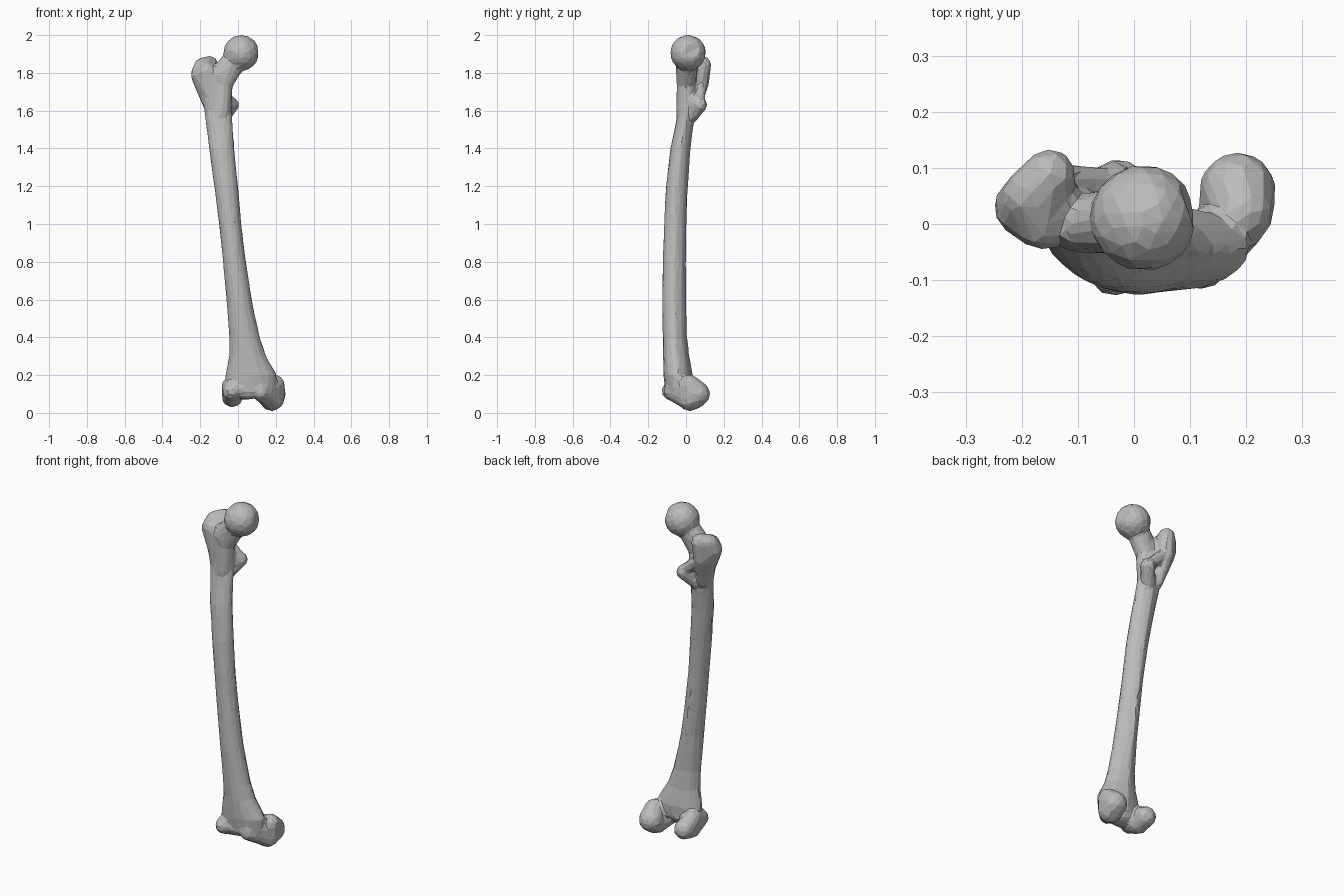
import bpy, bmesh, math
from mathutils import Vector

bone = bmesh.new()


def hull(*balls):
    """Convex lump wrapped around several balls (x, y, z, radius)."""
    part = bmesh.new()
    for x, y, z, r in balls:
        made = bmesh.ops.create_icosphere(part, subdivisions=2, radius=r * 1.03)
        bmesh.ops.translate(part, verts=made["verts"], vec=(x, y, z))
    loose = bmesh.new()
    for v in part.verts:
        loose.verts.new(v.co)
    out = bmesh.ops.convex_hull(loose, input=loose.verts[:])
    junk = [g for g in out["geom_interior"] + out["geom_unused"] if isinstance(g, bmesh.types.BMVert)]
    bmesh.ops.delete(loose, geom=list(set(junk)), context='VERTS')
    add(loose)
    part.free()


def add(part):
    """Merge a finished part into the bone."""
    me = bpy.data.meshes.new("part")
    part.to_mesh(me)
    part.free()
    bone.from_mesh(me)
    bpy.data.meshes.remove(me)


# Shaft: bowed loft with a ridge along the back (z, x min, x max, y min, y max)
sections = [
    (0.12, -0.06, 0.20, -0.11, 0.03), (0.20, -0.065, 0.205, -0.118, 0.035),
    (0.30, -0.047, 0.148, -0.12, 0.017), (0.40, -0.046, 0.115, -0.122, 0.006),
    (0.60, -0.06, 0.072, -0.126, 0.0), (0.80, -0.08, 0.042, -0.122, 0.0),
    (1.00, -0.10, 0.017, -0.116, 0.002), (1.20, -0.125, 0.0, -0.105, 0.01),
    (1.40, -0.153, -0.02, -0.082, 0.024), (1.50, -0.165, -0.027, -0.06, 0.036),
    (1.60, -0.178, -0.032, -0.042, 0.05), (1.70, -0.20, -0.032, -0.042, 0.06),
    (1.78, -0.21, -0.05, -0.04, 0.06),
]
N = 16
shaft = bmesh.new()
rings = []
for z, x0, x1, y0, y1 in sections:
    ring = []
    for i in range(N):
        a = 2 * math.pi * i / N
        c, s = math.cos(a), math.sin(a)
        k = 0.93 if s > 0.3 and abs(c) > 0.1 else 1.02
        ring.append(shaft.verts.new(((x0 + x1) / 2 + k * c * (x1 - x0) / 2,
                                     (y0 + y1) / 2 + k * s * (y1 - y0) / 2, z)))
    rings.append(ring)
for a, b in zip(rings, rings[1:]):
    for i in range(N):
        j = (i + 1) % N
        shaft.faces.new((a[i], a[j], b[j], b[i]))
shaft.faces.new(rings[0][::-1])
shaft.faces.new(rings[-1])
add(shaft)

# Ball head with the small ligament pit
head = bmesh.new()
bmesh.ops.create_icosphere(head, subdivisions=3, radius=0.095)
pit = Vector((0.09, 0.02, 0.01))
for v in head.verts:
    if (v.co - pit).length < 0.03:
        v.co *= 0.88
bmesh.ops.translate(head, verts=head.verts[:], vec=(0.017, 0.011, 1.906))
add(head)

# Neck, and its flare down into the shaft
hull((0.0, 0.01, 1.89, 0.06), (-0.10, 0.0, 1.79, 0.05), (-0.075, 0.0, 1.75, 0.05))
hull((-0.075, 0.0, 1.75, 0.048), (-0.09, 0.0, 1.58, 0.052))

# Greater trochanter
hull((-0.20, 0.03, 1.79, 0.05), (-0.19, 0.05, 1.835, 0.045), (-0.15, 0.088, 1.845, 0.045),
     (-0.155, 0.08, 1.74, 0.04), (-0.165, 0.0, 1.81, 0.045), (-0.15, -0.01, 1.68, 0.03),
     (-0.135, 0.03, 1.58, 0.03))

# Crest across the back, and lesser trochanter
hull((-0.145, 0.08, 1.74, 0.028), (-0.04, 0.07, 1.64, 0.03))
hull((-0.035, 0.072, 1.63, 0.04), (-0.08, 0.02, 1.56, 0.035), (-0.07, 0.03, 1.67, 0.03))

# Medial condyle: rear ball and slanted front
hull((0.185, 0.06, 0.10, 0.068), (0.18, 0.02, 0.075, 0.065), (0.195, 0.02, 0.15, 0.052))
hull((0.18, 0.02, 0.078, 0.063), (0.19, 0.01, 0.14, 0.052), (0.12, -0.072, 0.11, 0.045))

# Lateral condyle
hull((-0.03, 0.06, 0.10, 0.056), (-0.03, 0.0, 0.085, 0.055), (-0.035, -0.085, 0.115, 0.045),
     (-0.04, 0.0, 0.14, 0.048))

# Kneecap groove bridging the condyles at the front
hull((-0.03, -0.075, 0.13, 0.045), (0.05, -0.06, 0.12, 0.05), (0.04, -0.03, 0.12, 0.045))
hull((0.12, -0.07, 0.13, 0.045), (0.05, -0.06, 0.12, 0.05), (0.06, -0.03, 0.12, 0.045))

# One continuous faceted bone
mesh = bpy.data.meshes.new("thigh_bone")
bone.to_mesh(mesh)
bone.free()
obj = bpy.data.objects.new("thigh_bone", mesh)
bpy.context.collection.objects.link(obj)
grey = bpy.data.materials.new("bone_grey")
grey.diffuse_color = (0.5, 0.5, 0.5, 1)
mesh.materials.append(grey)

remesh = obj.modifiers.new("fuse", 'REMESH')
remesh.mode = 'VOXEL'
remesh.voxel_size = 0.011
smooth = obj.modifiers.new("soften", 'SMOOTH')
smooth.factor = 0.5
smooth.iterations = 3
facets = obj.modifiers.new("facets", 'DECIMATE')
facets.ratio = 0.06
